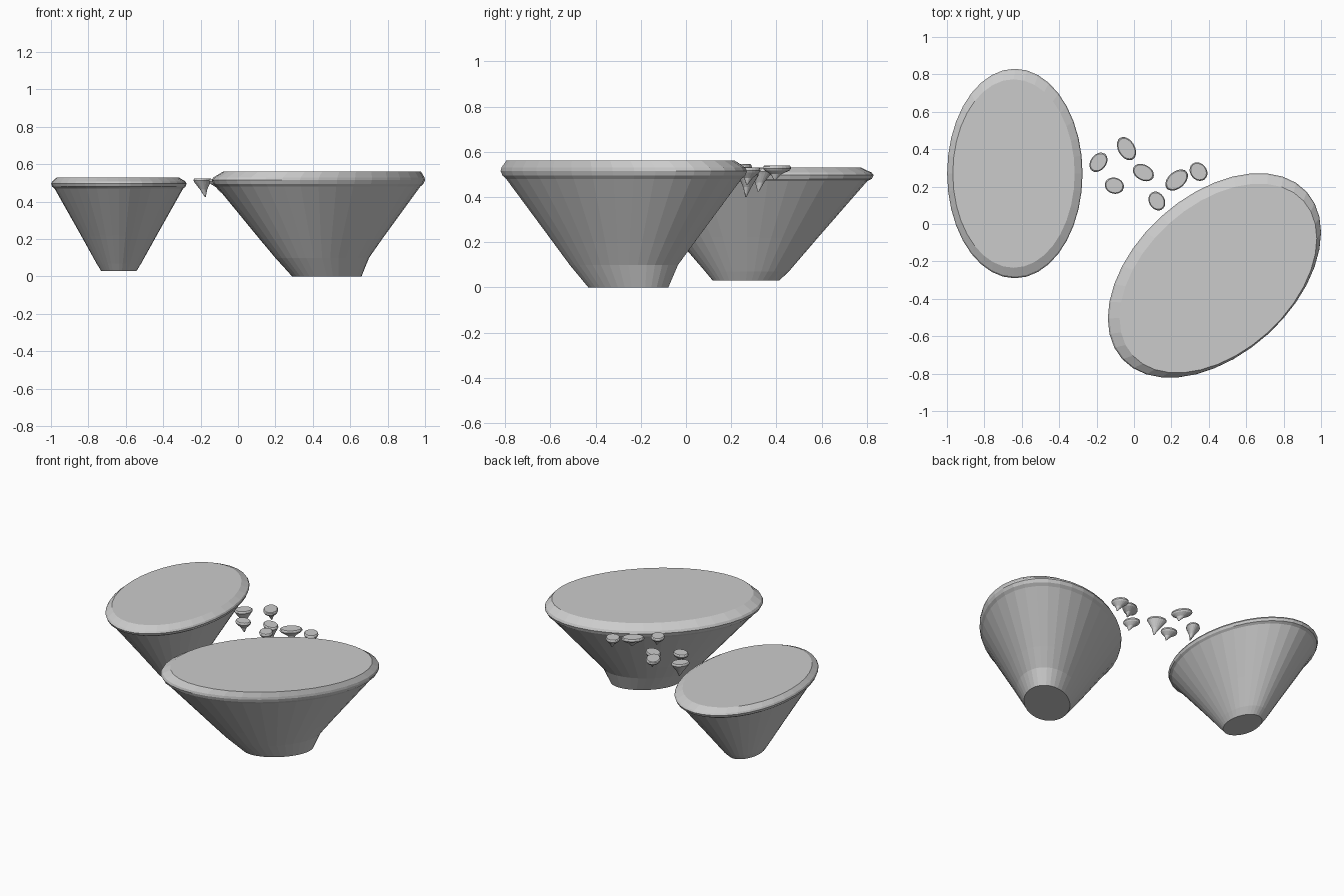
import bpy, bmesh, math
from mathutils import Vector


def island(name, centre, radii, angle, rings, sides):
    """Loft ellipses bottom to top; each ring = (z, scale, x shift, y shift)."""
    bm = bmesh.new()
    ca, sa = math.cos(math.radians(angle)), math.sin(math.radians(angle))
    loops = []
    for z, scale, dx, dy in rings:
        loop = []
        for i in range(sides):
            t = 2 * math.pi * i / sides
            x, y = radii[0] * scale * math.cos(t), radii[1] * scale * math.sin(t)
            loop.append(bm.verts.new(Vector((centre[0] + dx + x * ca - y * sa,
                                             centre[1] + dy + x * sa + y * ca, z))))
        loops.append(loop)
    for low, high in zip(loops, loops[1:]):
        for i in range(sides):
            j = (i + 1) % sides
            bm.faces.new((low[i], low[j], high[j], high[i]))
    bm.faces.new(loops[0][::-1])
    bm.faces.new(loops[-1])
    mesh = bpy.data.meshes.new(name)
    bm.to_mesh(mesh)
    bm.free()
    obj = bpy.data.objects.new(name, mesh)
    bpy.context.collection.objects.link(obj)
    return obj


# Large floating island, leaning slightly towards its narrow base
island("large_island", (0.43, -0.275), (0.666, 0.425), 42.2, [
    (0.0, 0.325, 0.045, 0.02), (0.1, 0.44, 0.02, 0.0), (0.2, 0.575, 0.013, 0.0),
    (0.48, 0.955, 0, 0), (0.495, 0.985, 0, 0), (0.515, 1.0, 0, 0),
    (0.53, 0.99, 0.003, -0.002), (0.562, 0.925, 0.02, -0.015)], 36)

# Small floating island
island("small_island", (-0.637, 0.27), (0.362, 0.56), 0, [
    (0.03, 0.262, 0, -0.005), (0.07, 0.33, 0, 0), (0.22, 0.56, 0, 0),
    (0.47, 0.95, 0, 0), (0.48, 0.985, 0, 0), (0.497, 1.0, 0, 0),
    (0.508, 0.985, 0, 0), (0.53, 0.9, -0.006, 0)], 36)

# Stepping stones: x, y, long radius, short radius, angle, top z, depth
stones = [
    (-0.19, 0.33, 0.057, 0.042, 52, 0.525, 0.1),
    (-0.105, 0.205, 0.052, 0.043, -15, 0.52, 0.07),
    (-0.04, 0.403, 0.067, 0.045, -60, 0.54, 0.065),
    (0.05, 0.275, 0.06, 0.042, -28, 0.51, 0.11),
    (0.122, 0.123, 0.053, 0.042, -60, 0.54, 0.07),
    (0.228, 0.235, 0.07, 0.045, 40, 0.545, 0.07),
    (0.345, 0.28, 0.053, 0.044, -52, 0.53, 0.075),
]
for n, (x, y, a, b, angle, top, depth) in enumerate(stones, 1):
    low = top - depth
    island(f"stepping_stone_{n}", (x, y), (a, b), angle, [
        (low, 0.06, 0.015, -0.01), (low + depth * 0.4, 0.4, 0.006, -0.004),
        (top - 0.022, 0.9, 0, 0), (top - 0.013, 1.0, 0, 0),
        (top - 0.004, 0.96, 0, 0), (top, 0.88, 0, 0)], 20)
